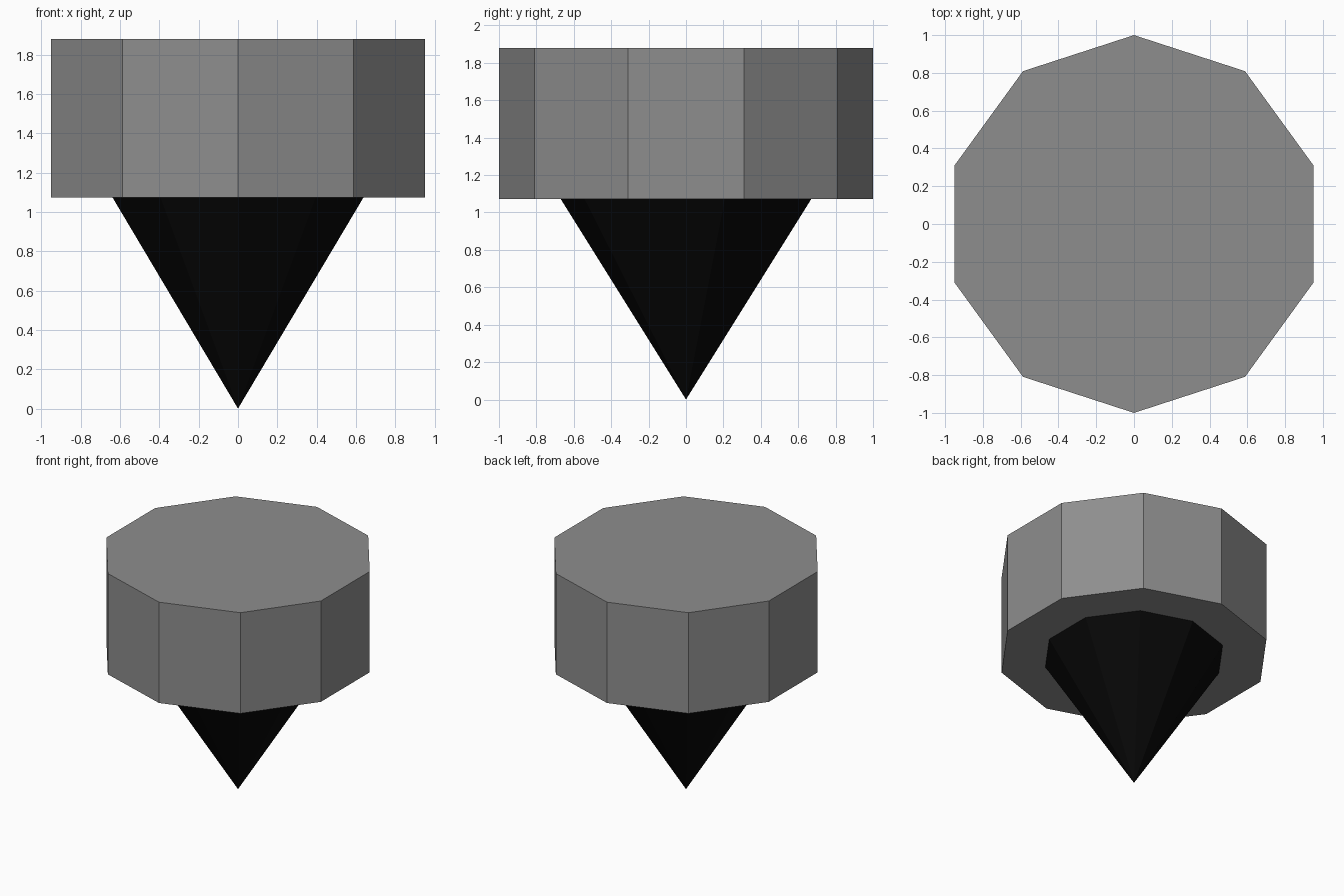
import bpy

if "Cube" in bpy.data.objects:
    bpy.data.objects.remove(bpy.data.objects["Cube"])

SIDES = 10
CAP_BOTTOM, CAP_TOP = 1.072, 1.88
TIP_RADIUS = 0.67    # cone radius where it meets the cap
EMBED = 0.04         # how far the cone continues into the cap


def paint(obj, name, value):
    mat = bpy.data.materials.new(name)
    mat.diffuse_color = (value, value, value, 1)
    mat.use_nodes = True
    mat.node_tree.nodes["Principled BSDF"].inputs["Base Color"].default_value = mat.diffuse_color
    obj.data.materials.append(mat)


# Ten-sided cap, mid grey
bpy.ops.mesh.primitive_cylinder_add(
    vertices=SIDES, radius=1.0, depth=CAP_TOP - CAP_BOTTOM,
    location=(0, 0, (CAP_TOP + CAP_BOTTOM) / 2))
cap = bpy.context.object
cap.name = "cap"
paint(cap, "mid_grey", 0.27)

# Ten-sided cone pointing down, near black
height = CAP_BOTTOM + EMBED
bpy.ops.mesh.primitive_cone_add(
    vertices=SIDES, radius1=0, radius2=TIP_RADIUS * height / CAP_BOTTOM,
    depth=height, location=(0, 0, height / 2))
tip = bpy.context.object
tip.name = "pointed_tip"
paint(tip, "near_black", 0.0025)
